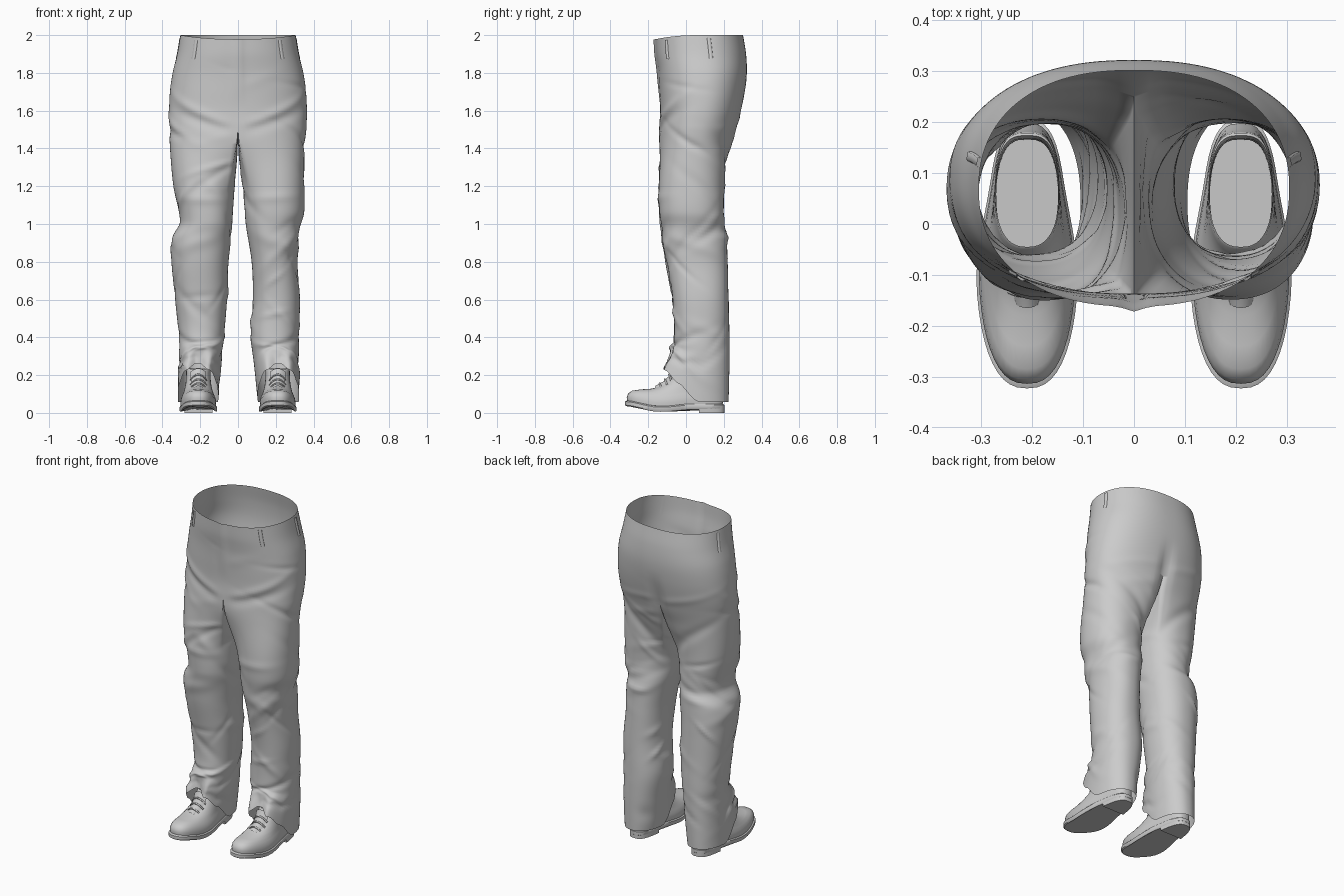
import bpy, bmesh, math, random
from math import sin, cos, pi, radians

if "Cube" in bpy.data.objects:
    bpy.data.objects.remove(bpy.data.objects["Cube"])

grey = bpy.data.materials.new("plain grey")
grey.use_nodes = True
grey.diffuse_color = (0.6, 0.6, 0.6, 1)
grey.node_tree.nodes["Principled BSDF"].inputs["Base Color"].default_value = (0.6, 0.6, 0.6, 1)


def finish(name, bm, angle=50):
    bmesh.ops.recalc_face_normals(bm, faces=bm.faces)
    mesh = bpy.data.meshes.new(name)
    bm.to_mesh(mesh)
    bm.free()
    ob = bpy.data.objects.new(name, mesh)
    bpy.context.collection.objects.link(ob)
    mesh.materials.append(grey)
    bpy.ops.object.select_all(action='DESELECT')
    ob.select_set(True)
    bpy.context.view_layer.objects.active = ob
    bpy.ops.object.shade_smooth_by_angle(angle=radians(angle))


def loft(bm, rings, closed=True):
    rows = [[bm.verts.new(p) for p in r] for r in rings]
    for a, b in zip(rows, rows[1:]):
        n = len(a)
        for i in range(n if closed else n - 1):
            j = (i + 1) % n
            bm.faces.new((a[i], a[j], b[j], b[i]))
    return rows


def sample(table, v):
    """Smooth interpolation of rows sorted from high to low."""
    for i in range(len(table) - 1):
        if v >= table[i + 1][0] or i == len(table) - 2:
            break
    p, q = table[i], table[i + 1]
    o, r = table[max(i - 1, 0)], table[min(i + 2, len(table) - 1)]
    h = q[0] - p[0]
    t = min(max((v - p[0]) / h, 0), 1)
    out = []
    for k in range(1, len(p)):
        m0 = (q[k] - o[k]) / (q[0] - o[0]) * h
        m1 = (r[k] - p[k]) / (r[0] - p[0]) * h
        out.append((2*t**3 - 3*t*t + 1)*p[k] + (t**3 - 2*t*t + t)*m0
                   + (3*t*t - 2*t**3)*q[k] + (t**3 - t*t)*m1)
    return out


def power(c, e):
    return math.copysign(abs(c) ** e, c)


def smooth(a, b, x):
    t = min(max((x - a) / (b - a), 0), 1)
    return t * t * (3 - 2 * t)


# Trouser profiles: height, half width, front, back
HIPS = [(2, .305, -.162, .302), (1.9, .322, -.157, .318), (1.8, .346, -.145, .322),
        (1.7, .36, -.14, .312), (1.6, .365, -.137, .293), (1.51, .363, -.142, .27)]
# Legs: height, inner, outer, front, back
LEG = {1: [(1.51, 0, .363, -.142, .27), (1.4, .004, .352, -.148, .24), (1.2, .024, .352, -.146, .205),
           (1.06, .036, .35, -.14, .20), (.98, .044, .328, -.128, .212), (.8, .072, .315, -.10, .22),
           (.6, .08, .328, -.07, .225), (.4, .068, .322, -.063, .23), (.28, .085, .325, -.08, .23),
           (.125, .105, .322, -.14, .225)],
       -1: [(1.51, 0, .363, -.142, .27), (1.4, .004, .36, -.148, .24), (1.2, .018, .342, -.146, .205),
            (1.01, .03, .308, -.14, .205), (.93, .035, .348, -.125, .215), (.8, .05, .352, -.11, .22),
            (.6, .058, .333, -.075, .225), (.4, .075, .315, -.066, .23), (.125, .105, .318, -.14, .225)]}
CROTCH, M, K = 1.51, 60, 24
random.seed(7)
FOLDS = {s: [(random.uniform(.15, 1.75), random.uniform(-pi, pi), random.uniform(-.16, .16),
              random.uniform(.35, .9), random.uniform(.014, .035), random.choice((-1, 1)) * random.uniform(.003, .008))
             for _ in range(40)] for s in LEG}
for s in LEG:
    # Knee creases, ankle bunching and folds that pull from the crotch
    FOLDS[s] += [(.97, 2.2, .1, 1.0, .03, -.009), (.88, 1.6, -.06, 1.0, .035, .006),
                 (.9, .2, -.05, .8, .04, .008), (.99, 3.0, .05, .9, .03, -.010),
                 (.36, .5, .06, 1.2, .025, -.010), (.30, .2, -.05, 1.3, .022, .010),
                 (.25, 1.2, .08, 1.0, .02, -.008), (1.54, .5, .10, .6, .03, -.008),
                 (1.60, .6, .14, .6, .025, .007), (1.33, 3.0, -.14, .8, .03, -.010)]


def crease(s, z, a):
    total = 0
    for fz, fa, slope, length, width, amp in FOLDS[s]:
        d = (a - fa + pi) % (2 * pi) - pi
        total += amp * math.exp(-(d / length) ** 2 - ((z - fz - slope * d) / width) ** 2)
    return total


def hip_point(s, v, a, lift=0):
    w, yf, yb = sample(HIPS, v)
    c, h = (yf + yb) / 2, (yb - yf) / 2
    x, y = w * power(sin(a), .85), c - h * power(cos(a), .9)
    away = smooth(0, .08, x)
    d = lift + crease(s, v, a) * away * smooth(1.9, 1.75, v)
    x += d * sin(a)
    y -= d * cos(a)
    if a > pi / 2:                                                       # seat cleft
        y -= .018 * math.exp(-(x / .035) ** 2) * smooth(1.75, 1.52, v)
    else:                                                                # fly
        y -= .010 * math.exp(-(x / .022) ** 2) * smooth(1.6, 1.8, v)
    return (s * x, y, v - .022 * max(cos(a), 0) ** 2 * smooth(1.85, 2, v))


def hem_drop(e):
    """Hem level at the lowest ring: flat behind, rising over the instep."""
    c = cos(e)
    return -.068 + .10 * smooth(-.15, .45, c) + .07 * smooth(.4, .85, c) + .035 * smooth(.85, 1, c)


def leg_ring(s, v):
    xi, xo, yf, yb = sample(LEG[s], v)
    blend = smooth(CROTCH, 1.12, v)
    c, h = (yf + yb) / 2, (yb - yf) / 2
    xc, w = (xi + xo) / 2, (xo - xi) / 2
    cleft = .018 * (1 - blend)
    tilt = smooth(.42, .125, v)
    ring = []
    for i in range(M + K):
        if i <= M:
            t = i / M
            a, e = t * pi, -radians(50) + t * radians(280)
            x0 = xi + (xo - xi) * power(sin(a), .85)
            y0, dip = c - h * power(cos(a), .9), 0
            if a > pi / 2:
                y0 -= cleft * math.exp(-((x0 - xi) / .035) ** 2)
        else:
            u = (i - M) / K
            e = radians(230) + u * radians(80)
            x0, y0 = xi, yb - cleft + (yf - yb + cleft) * u
            dip = .05 * sin(pi * u) * (1 - blend)
        x1, y1 = xc + w * power(sin(e), .9), c - h * power(cos(e), .9)
        x, y = x0 + (x1 - x0) * blend, y0 + (y1 - y0) * blend
        ang = (a if i <= M else e) * (1 - blend) + e * blend
        d = crease(s, v, ang) * max(smooth(0, .08, x) * (i <= M), blend)
        d -= .05 * tilt ** 2 * smooth(.85, 1, cos(e))                    # notch above the tongue
        x, y = max(x + d * sin(ang), 0), y - d * cos(ang)
        ring.append((s * x, y, v - dip + tilt * hem_drop(e)))
    return ring


# Trousers: one open shell, two half hips and two legs welded at the centre seam
bm = bmesh.new()
for s in LEG:
    loft(bm, [[hip_point(s, 2 - (2 - CROTCH) * j / 40, pi * i / M) for i in range(M + 1)]
              for j in range(41)], closed=False)
    loft(bm, [leg_ring(s, CROTCH - (CROTCH - .125) * j / 96) for j in range(97)])
bmesh.ops.remove_doubles(bm, verts=bm.verts, dist=.0008)
finish("trousers", bm, 80)

# Belt loops lying on the waistband
for s in LEG:
    for n, a in enumerate((.75, 1.75)):
        bm = bmesh.new()
        loft(bm, [[hip_point(s, 1.985 - .11 * j / 6, a + da, lift)
                   for da, lift in ((-.04, 0), (-.03, .005), (.03, .005), (.04, 0))] for j in range(7)])
        finish(f"belt_loop_{'left' if s > 0 else 'right'}_{n + 1}", bm, 80)


# Shoes
def sole_line(y):
    return .030 * smooth(-.14, -.33, y) + .012 * smooth(-.12, .03, y)


def outline(s, yf, yb, w, z, n=48, follow=1.0):
    ring = []
    for i in range(n):
        a = 2 * pi * i / n
        y = (yf + yb) / 2 - (yb - yf) / 2 * power(cos(a), .88)
        taper = 1 - .22 * smooth(-.12, .1, y) * smooth(.055, .09, w)
        x = w * power(sin(a), .8 if cos(a) > 0 else .65) * taper
        ring.append((s * (.21 + x), y, z + follow * sole_line(y)))
    return ring


def capped(bm, rings, both=True):
    rows = loft(bm, rings)
    bm.faces.new(rows[-1])
    if both:
        bm.faces.new(rows[0])


for s, side in ((1, "left"), (-1, "right")):
    # Upper with open collar and lining down to the insole
    bm = bmesh.new()
    capped(bm, [outline(s, *r) for r in (
        (-.310, .193, .094, .030), (-.314, .197, .096, .052), (-.306, .198, .093, .074),
        (-.285, .196, .086, .092), (-.24, .193, .080, .108), (-.18, .190, .076, .125),
        (-.125, .186, .072, .146), (-.085, .183, .070, .172), (-.06, .181, .069, .20), (-.05, .179, .068, .222),
        (-.045, .174, .064, .225), (-.05, .168, .062, .205), (-.09, .166, .064, .12), (-.10, .166, .064, .065))],
        both=False)
    finish(f"shoe_upper_{side}", bm, 60)

    # Welted sole with toe spring
    bm = bmesh.new()
    capped(bm, [outline(s, *r) for r in (
        (-.316, .198, .097, .006), (-.323, .204, .101, .011), (-.323, .204, .101, .030), (-.312, .195, .095, .036))])
    finish(f"shoe_sole_{side}", bm, 40)

    # Heel block with a straight front edge
    bm = bmesh.new()
    rim = [p for p in outline(s, -.323, .203, .100, 0, 96, 0) if p[1] > .06]
    capped(bm, [[(x, y, z) for x, y, _ in rim] for z in (0, .03)])
    finish(f"shoe_heel_{side}", bm, 40)

    # Instep tongue flap and laces
    bm = bmesh.new()
    loft(bm, [[(s * (.21 + w * k / 4), y + .012 * (k / 4) ** 2, z - .018 * (k / 4) ** 2) for k in range(-4, 5)]
              for w, y, z in ((.03, -.165, .142), (.036, -.125, .163), (.04, -.092, .193), (.042, -.07, .235))],
         closed=False)
    finish(f"shoe_tongue_{side}", bm, 60)
    for n, (y, z) in enumerate(((-.14, .157), (-.112, .178), (-.09, .203))):
        bm = bmesh.new()
        loft(bm, [[(s * (.21 + .045 * k / 5), y + .012 * (k / 5) ** 2 - .005 * cos(q),
                    z - .03 * (k / 5) ** 2 + .005 * sin(q)) for q in (i * pi / 4 for i in range(8))]
                  for k in range(-5, 6)])
        finish(f"shoe_lace_{side}_{n + 1}", bm, 60)
